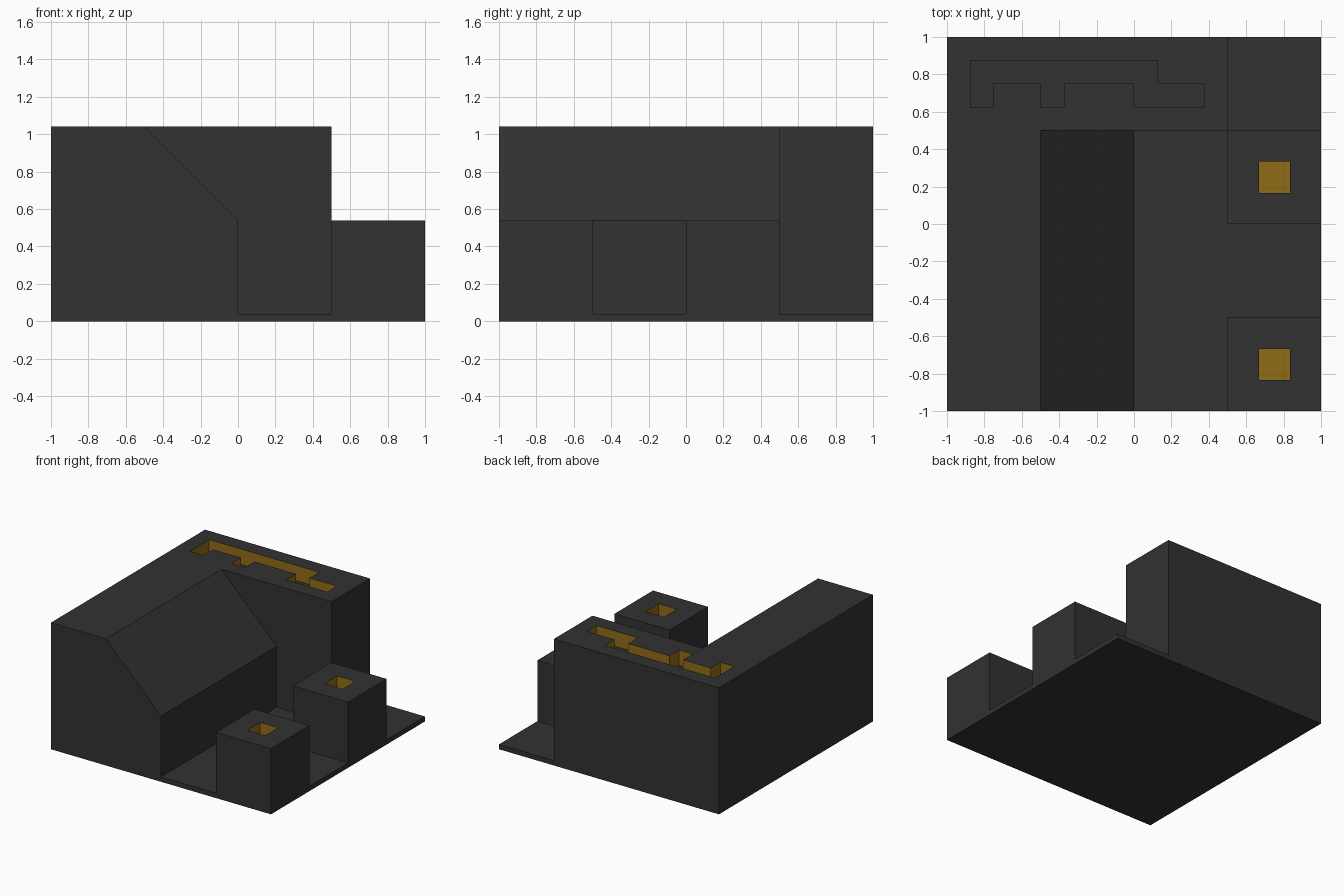
import bpy
import bmesh
from mathutils import Vector

if "Cube" in bpy.data.objects:
    bpy.data.objects.remove(bpy.data.objects["Cube"])

BASE, MID, TOP = 0.04, 0.54, 1.04


def material(name, rgb):
    m = bpy.data.materials.new(name)
    m.diffuse_color = (*rgb, 1.0)
    m.use_nodes = True
    m.node_tree.nodes["Principled BSDF"].inputs["Base Color"].default_value = m.diffuse_color
    return m


MATS = [material("dark", (0.032, 0.032, 0.032)),
        material("gold", (0.28, 0.15, 0.008))]


def prism(name, outline, extrude, wall_mat=0, cap_mat=0):
    """Extrude a closed outline of 3D points along a vector."""
    bm = bmesh.new()
    face = bm.faces.new([bm.verts.new(p) for p in outline])
    ext = bmesh.ops.extrude_face_region(bm, geom=[face], use_keep_orig=True)
    bmesh.ops.translate(bm, vec=extrude,
                        verts=[g for g in ext["geom"] if isinstance(g, bmesh.types.BMVert)])
    bmesh.ops.recalc_face_normals(bm, faces=bm.faces)
    axis = Vector(extrude).normalized()
    for f in bm.faces:
        f.material_index = cap_mat if abs(f.normal.dot(axis)) > 0.9 else wall_mat
    mesh = bpy.data.meshes.new(name)
    bm.to_mesh(mesh)
    bm.free()
    for m in MATS:
        mesh.materials.append(m)
    obj = bpy.data.objects.new(name, mesh)
    bpy.context.collection.objects.link(obj)
    return obj


def box(name, x, y, z, wall_mat=0, cap_mat=0):
    pts = [(x[0], y[0], z[0]), (x[1], y[0], z[0]), (x[1], y[1], z[0]), (x[0], y[1], z[0])]
    return prism(name, pts, (0, 0, z[1] - z[0]), wall_mat, cap_mat)


def combine(target, other, operation):
    """Apply a boolean and discard the helper object."""
    mod = target.modifiers.new(operation.lower(), 'BOOLEAN')
    mod.operation = operation
    mod.solver = 'EXACT'
    mod.object = other
    other.hide_render = True
    bpy.context.view_layer.objects.active = target
    bpy.ops.object.modifier_apply(modifier=mod.name)
    bpy.data.objects.remove(other)


# Base plate
box("base_plate", (-1, 1), (-1, 1), (0, BASE))

# L-shaped main body: rear block plus a side wing with a sloped shoulder
body = box("main_body", (-1, 0.5), (0.5, 1), (BASE, TOP))
profile = [(-1, BASE), (0, BASE), (0, MID), (-0.5, TOP), (-1, TOP)]
wing = prism("side_wing", [(x, -1, z) for x, z in profile], (0, 1.5, 0))
combine(body, wing, 'UNION')

# Stepped slot sunk into the roof, gold walls and dark floor
slot = [(-0.875, 0.625), (-0.75, 0.625), (-0.75, 0.75), (-0.5, 0.75),
        (-0.5, 0.625), (-0.375, 0.625), (-0.375, 0.75), (0, 0.75),
        (0, 0.625), (0.375, 0.625), (0.375, 0.75), (0.125, 0.75),
        (0.125, 0.875), (-0.875, 0.875)]
cutter = prism("slot_cutter", [(x, y, TOP - 0.125) for x, y in slot], (0, 0, 0.3), 1, 0)
combine(body, cutter, 'DIFFERENCE')

# Two cube posts with square gold sockets
for label, y in (("front", -1.0), ("rear", 0.0)):
    post = box(label + "_post", (0.5, 1), (y, y + 0.5), (BASE, MID))
    socket = box("socket_cutter", (0.667, 0.833), (y + 0.167, y + 0.333),
                 (MID - 0.125, MID + 0.2), 1, 1)
    combine(post, socket, 'DIFFERENCE')
